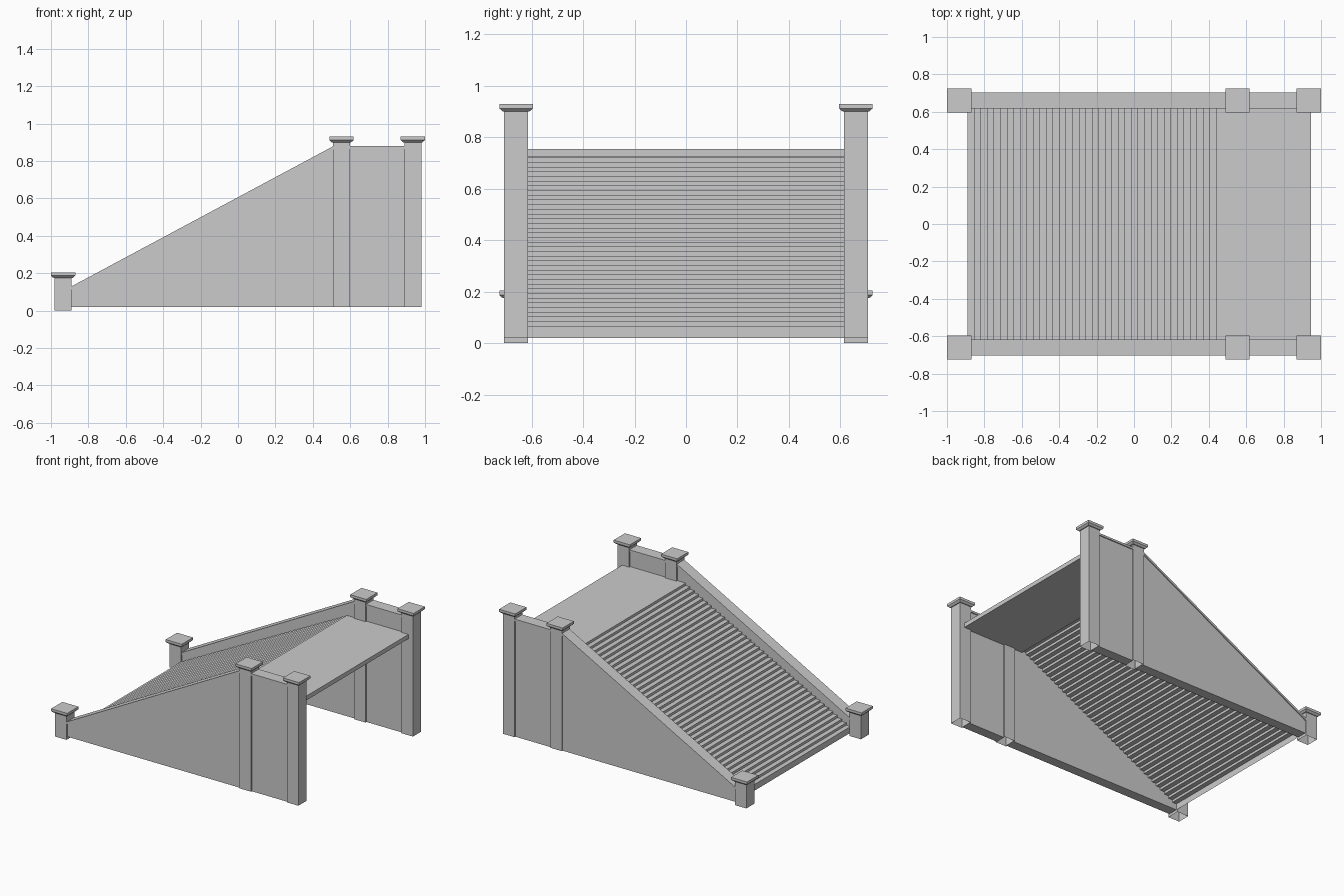
import bpy, bmesh

if "Cube" in bpy.data.objects:
    bpy.data.objects.remove(bpy.data.objects["Cube"])

def make(name, verts, faces, fix=True):
    me = bpy.data.meshes.new(name)
    me.from_pydata(verts, [], faces)
    if fix:
        bm = bmesh.new()
        bm.from_mesh(me)
        bmesh.ops.recalc_face_normals(bm, faces=bm.faces)
        bm.to_mesh(me)
        bm.free()
    ob = bpy.data.objects.new(name, me)
    bpy.context.collection.objects.link(ob)
    return ob

def prism(name, profile, y0, y1):
    """Extrude an xz outline along y."""
    n = len(profile)
    verts = [(x, y, z) for y in (y0, y1) for x, z in profile]
    faces = [tuple(range(n)), tuple(range(n, 2 * n))]
    faces += [(i, (i + 1) % n, n + (i + 1) % n, n + i) for i in range(n)]
    return make(name, verts, faces)

def stack(name, cx, cy, rings):
    """Square rings (half width, z) joined upward, closed on top, open below."""
    verts, faces = [], []
    for h, z in rings:
        verts += [(cx + sx * h, cy + sy * h, z) for sx, sy in ((-1, -1), (1, -1), (1, 1), (-1, 1))]
    for r in range(len(rings) - 1):
        for i in range(4):
            a, b = r * 4 + i, r * 4 + (i + 1) % 4
            faces.append((a, b, b + 4, a + 4))
    t = len(verts) - 4
    faces.append((t, t + 1, t + 2, t + 3))
    return make(name, verts, faces, fix=False)

BASE = 0.02
for side, s in (("front", -1), ("back", 1)):
    # posts with flared square caps
    for label, cx, z0, top in (("foot", -0.935, 0.0, 0.205),
                               ("landing", 0.553, BASE, 0.93),
                               ("end", 0.935, BASE, 0.93)):
        stack(f"{side}_{label}_post", cx, s * 0.66,
              [(0.046, z0), (0.046, top - 0.03), (0.052, top - 0.03),
               (0.065, top - 0.018), (0.065, top)])
    # sloped and level wall panels
    prism(f"{side}_sloped_panel", [(-0.895, BASE), (0.515, BASE), (0.515, 0.865), (-0.895, 0.11)],
          s * 0.625, s * 0.697)
    prism(f"{side}_level_panel", [(0.595, BASE), (0.893, BASE), (0.893, 0.865), (0.595, 0.865)],
          s * 0.625, s * 0.697)
    # coping rails on top of the panels
    prism(f"{side}_sloped_rail", [(-0.895, 0.11), (0.515, 0.865), (0.515, 0.882), (-0.895, 0.127)],
          s * 0.618, s * 0.704)
    prism(f"{side}_level_rail", [(0.595, 0.865), (0.893, 0.865), (0.893, 0.88), (0.595, 0.88)],
          s * 0.618, s * 0.704)

# stair sheet, open underneath
STEPS, W = 38, 0.625
run, rise = 1.33 / STEPS, 0.69 / STEPS
path = [(-0.89, BASE)]
for i in range(STEPS):
    z = 0.065 + i * rise
    path += [(-0.89 + i * run, z), (-0.89 + (i + 1) * run, z)]
path.append((0.44, 0.755))
verts = [(x, y, z) for x, z in path for y in (-W, W)]
faces = [(2 * i, 2 * i + 2, 2 * i + 3, 2 * i + 1) for i in range(len(path) - 1)]
stairs = make("stairs", verts, faces, fix=False)
stairs.data.flip_normals()

# landing slab
prism("landing", [(0.44, 0.724), (0.945, 0.724), (0.945, 0.755), (0.44, 0.755)], -W, W)
